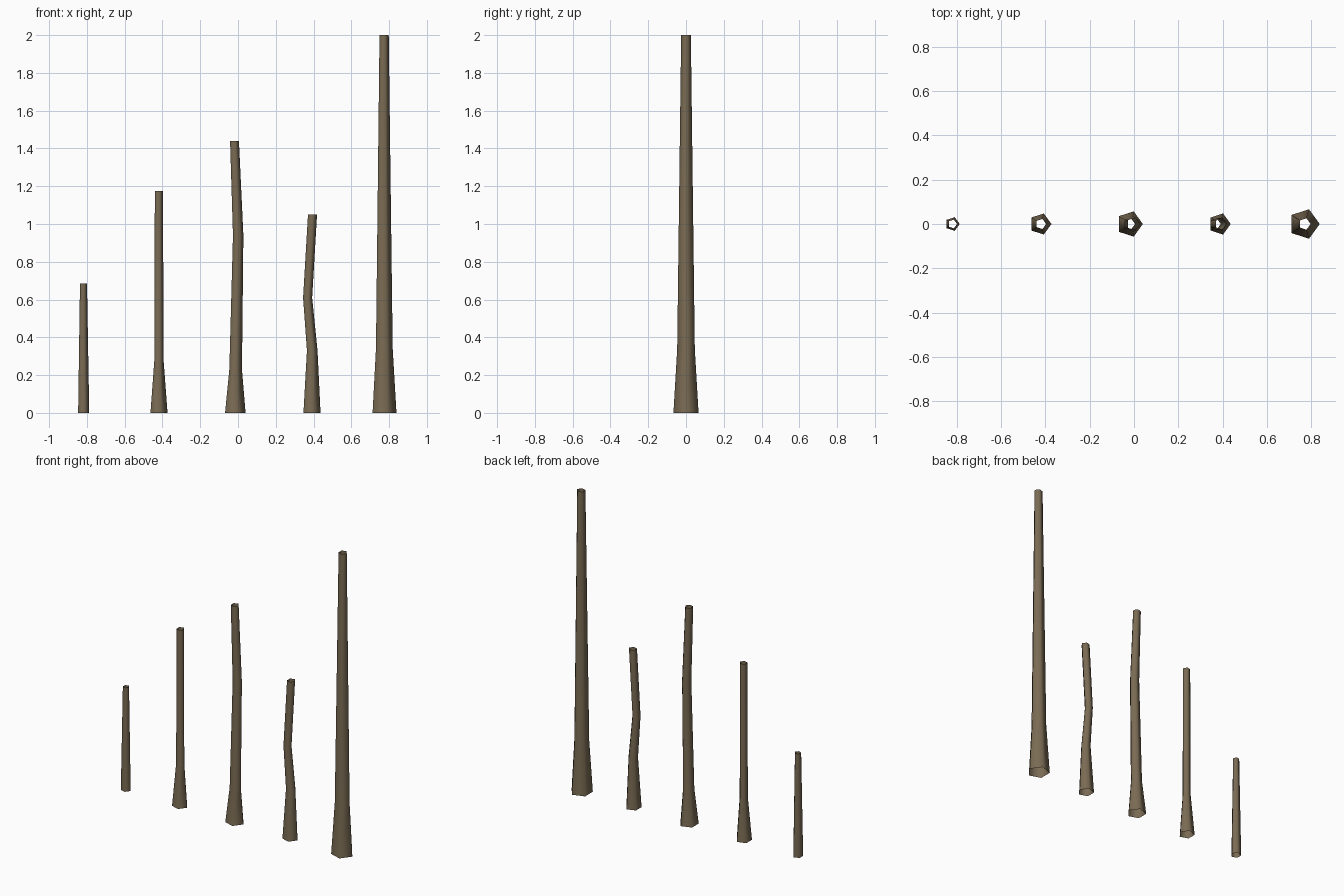
import bpy
import bmesh
from math import cos, sin, tau

SIDES = 5

if "Cube" in bpy.data.objects:
    bpy.data.objects.remove(bpy.data.objects["Cube"])

bark = bpy.data.materials.new("brown_bark")
bark.use_nodes = True
bark_colour = (0.195, 0.147, 0.088, 1)
bark.diffuse_color = bark_colour
shader = bark.node_tree.nodes["Principled BSDF"]
shader.inputs["Base Color"].default_value = bark_colour
shader.inputs["Roughness"].default_value = 0.9


def trunk(name, rings):
    """Open five-sided tube through rings of (centre x, height, radius)."""
    bm = bmesh.new()
    loops = [[bm.verts.new((x + r * cos(tau * i / SIDES), r * sin(tau * i / SIDES), z))
              for i in range(SIDES)] for x, z, r in rings]
    for low, high in zip(loops, loops[1:]):
        for i in range(SIDES):
            j = (i + 1) % SIDES
            face = bm.faces.new((low[i], low[j], high[j], high[i]))
            face.smooth = True
    mesh = bpy.data.meshes.new(name)
    bm.to_mesh(mesh)
    bm.free()
    mesh.materials.append(bark)
    obj = bpy.data.objects.new(name, mesh)
    bpy.context.collection.objects.link(obj)


# Short straight trunk
trunk("short_trunk", [(-0.82, 0, 0.0325), (-0.82, 0.685, 0.0205)])
# Slim trunk with a flared foot
trunk("slim_trunk", [(-0.423, 0, 0.05), (-0.421, 0.28, 0.027), (-0.421, 1.175, 0.024)])
# Gently bent trunk
trunk("bent_trunk", [(-0.02, 0, 0.06), (-0.016, 0.23, 0.037),
                     (-0.002, 0.94, 0.0305), (-0.021, 1.44, 0.026)])
# Crooked trunk
trunk("crooked_trunk", [(0.387, 0, 0.05), (0.39, 0.33, 0.031),
                        (0.366, 0.61, 0.0265), (0.392, 1.05, 0.0265)])
# Tall tapering trunk
trunk("tall_trunk", [(0.769, 0, 0.07), (0.77, 0.34, 0.049), (0.771, 2, 0.027)])
